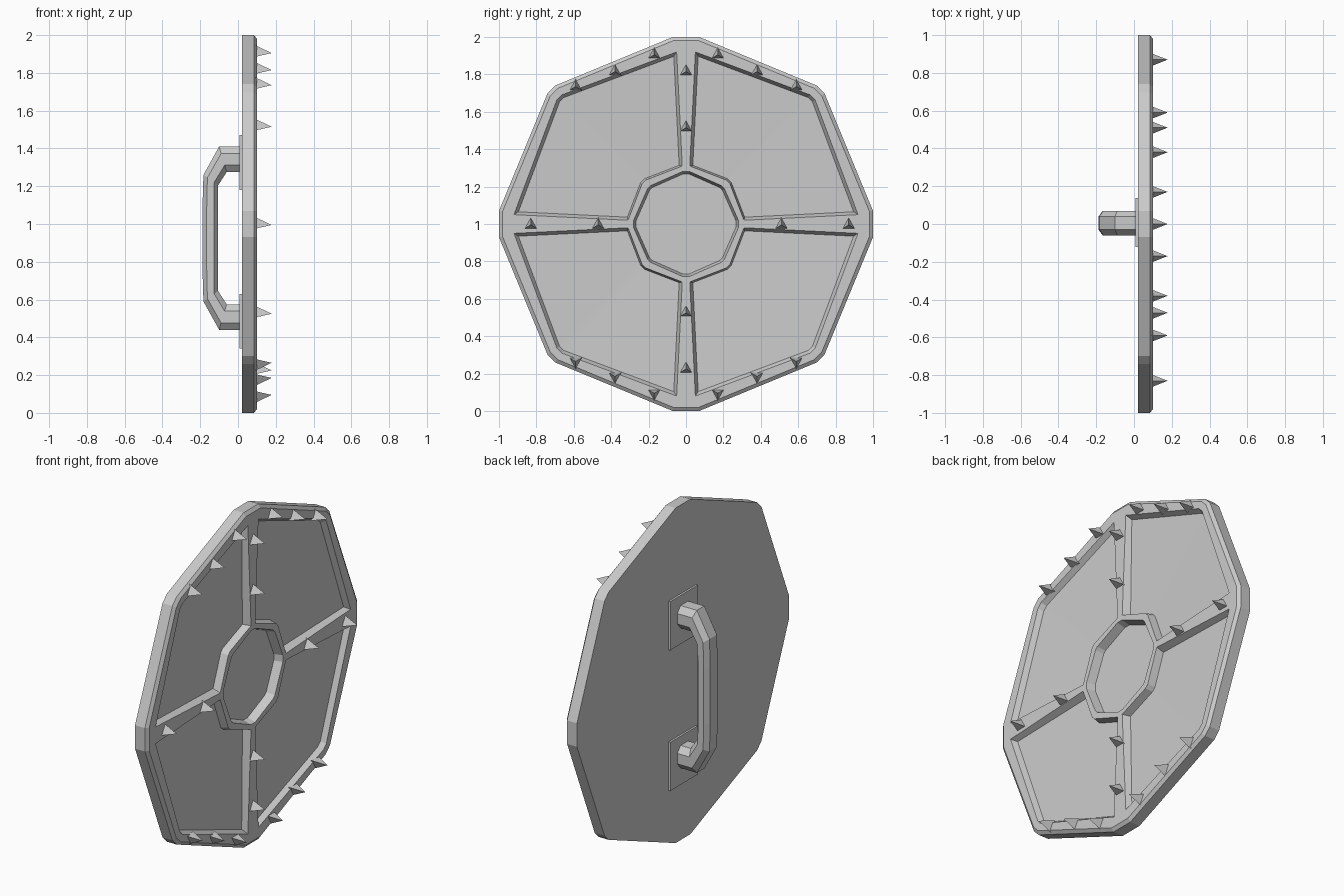
import bpy, bmesh, math
from mathutils import Vector

if "Cube" in bpy.data.objects:
    bpy.data.objects.remove(bpy.data.objects["Cube"])

CZ = 1.0  # height of the shield centre


def finish(name, bm):
    bmesh.ops.recalc_face_normals(bm, faces=bm.faces)
    me = bpy.data.meshes.new(name)
    bm.to_mesh(me)
    bm.free()
    ob = bpy.data.objects.new(name, me)
    bpy.context.collection.objects.link(ob)
    return ob


def loft(name, rings, first_cap=None):
    """Join rings of points; first_cap optionally splits the first cap into faces."""
    bm = bmesh.new()
    vs = [[bm.verts.new(p) for p in r] for r in rings]
    n = len(rings[0])
    for a, b in zip(vs, vs[1:]):
        for i in range(n):
            j = (i + 1) % n
            bm.faces.new((a[i], a[j], b[j], b[i]))
    for f in first_cap or [range(n)]:
        bm.faces.new([vs[0][i] for i in f])
    bm.faces.new(vs[-1])
    return finish(name, bm)


def quarter_loop(pts):
    """Repeat first-quadrant points around the four quadrants."""
    out = []
    for q in range(4):
        for y, z in pts:
            for _ in range(q):
                y, z = z, -y
            out.append((y, z))
    return out


def ring(pts, x, s=1.0):
    return [(x, y * s, CZ + z * s) for y, z in pts]


# Shield body: octagon with clipped corners and bevelled front edge
outline = quarter_loop([(.07, 1), (.70, .74), (.74, .70), (1, .07)])
shield = loft("shield", [ring(outline, .02), ring(outline, .085), ring(outline, .10, .98)])

# Recess cutters: four panels and the round hub
panel = [(.05, .92), (.665, .69), (.69, .665), (.92, .05),
         (.31, .02), (.235, .215), (.215, .235), (.02, .31)]
c = (sum(p[0] for p in panel) / 8, sum(p[1] for p in panel) / 8)
floor = [(c[0] + (y - c[0]) * .955, c[1] + (z - c[1]) * .955) for y, z in panel]
depth = [.07] * 4 + [.055] * 4
cutters = []
for sy in (1, -1):
    for sz in (1, -1):
        rings = [[(d, sy * y, CZ + sz * z) for (y, z), d in zip(floor, depth)]]
        rings += [[(x, sy * y, CZ + sz * z) for y, z in panel] for x in (.10, .13)]
        cutters.append(loft("panel_cutter", rings, [(0, 1, 6, 7), (1, 2, 5, 6), (2, 3, 4, 5)]))
hub = quarter_loop([(.02, .28), (.19, .205), (.205, .19), (.28, .02)])
cutters.append(loft("hub_cutter", [ring(hub, .05, .95), ring(hub, .10), ring(hub, .13)]))
for cut in cutters:
    cut.hide_render = True
    cut.hide_viewport = True
    cut.display_type = 'WIRE'
    m = shield.modifiers.new("recess", 'BOOLEAN')
    m.operation = 'DIFFERENCE'
    m.solver = 'EXACT'
    m.object = cut

# Spikes: three-sided pyramids on the rim and spokes, inverted on the lower rim
spots = [(0, .82, 1), (0, .52, 1), (0, -.47, 1), (0, -.77, 1),
         (-.83, 0, 1), (-.47, 0, 1), (.51, 0, 1), (.87, 0, 1)]
for y, z in ((.17, .91), (.38, .82), (.59, .74)):
    for s in (1, -1):
        spots += [(s * y, z, 1), (s * y, -z, -1)]
bm = bmesh.new()
for y, z, up in spots:
    base = [bm.verts.new((.092, y + a, CZ + z + up * b))
            for a, b in ((-.034, -.025), (.034, -.025), (0, .036))]
    tip = bm.verts.new((.178, y, CZ + z - up * .005))
    bm.faces.new(base)
    for i in range(3):
        bm.faces.new((base[i], base[(i + 1) % 3], tip))
finish("spikes", bm)

# Mounting plates on the back
for name, z in (("upper_mount_plate", 1.325), ("lower_mount_plate", .485)):
    sq = [(-.123, -.145), (.137, -.145), (.137, .145), (-.123, .145)]
    loft(name, [[(x, y, z + b) for y, b in sq] for x in (.008, .022)])

# Handle: octagonal section swept through outer/inner point pairs
HZ = .925
half = [((.015, .485), (.015, .35)), ((-.10, .485), (-.06, .35)),
        ((-.183, .335), (-.105, .28)), ((-.188, .17), (-.105, .14))]
pairs = half + [((a[0], -a[1]), (b[0], -b[1])) for a, b in reversed(half)]
sections = []
for o, i in pairs:
    o, i = Vector(o), Vector(i)
    sec = []
    for t, w in ((0, .035), (.27, .065), (.73, .065), (1, .035),
                 (1, -.035), (.73, -.065), (.27, -.065), (0, -.035)):
        p = o.lerp(i, t)
        sec.append((p.x, w + .005, HZ + p.y))
    sections.append(sec)
loft("handle", sections)
